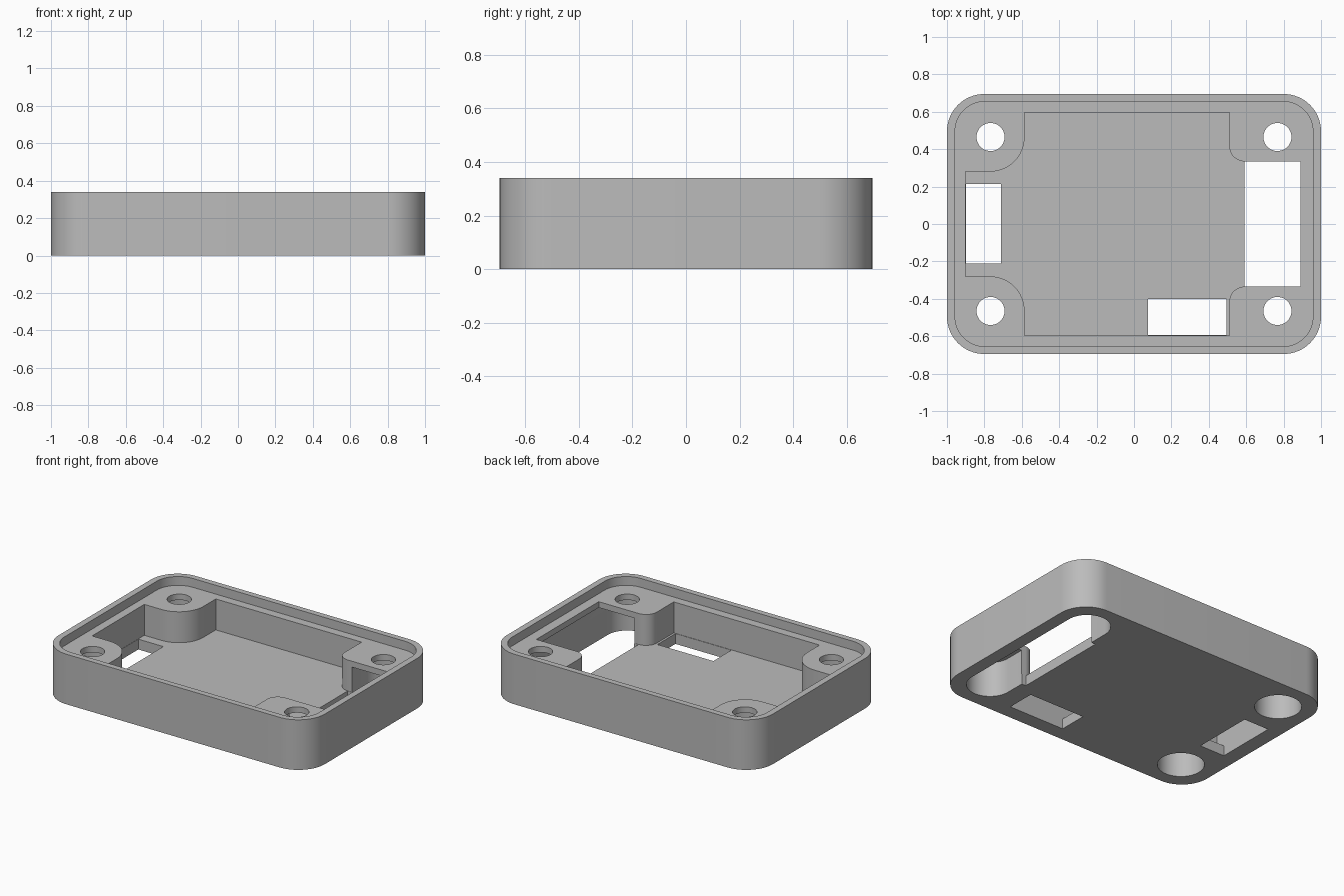
import bpy, bmesh
from math import cos, sin, radians

if "Cube" in bpy.data.objects:
    bpy.data.objects.remove(bpy.data.objects["Cube"], do_unlink=True)

HEIGHT, LEDGE, FLOOR, BORE_TOP = 0.34, 0.28, 0.07, 0.24
SCREW_X, SCREW_Y, BORE_R, SCREW_R = 0.767, 0.465, 0.145, 0.075

plastic = bpy.data.materials.new("light_gray_plastic")
plastic.use_nodes = True
plastic.diffuse_color = (0.5, 0.5, 0.5, 1)
plastic.node_tree.nodes["Principled BSDF"].inputs["Base Color"].default_value = (0.5, 0.5, 0.5, 1)


def arc(cx, cy, r, start, end, steps=16):
    angles = [radians(start + (end - start) * i / steps) for i in range(steps + 1)]
    return [(cx + r * cos(a), cy + r * sin(a)) for a in angles]


def rounded_rect(hx, hy, r):
    x, y = hx - r, hy - r
    return (arc(x, y, r, 0, 90) + arc(-x, y, r, 90, 180)
            + arc(-x, -y, r, 180, 270) + arc(x, -y, r, 270, 360))


def rect(x0, x1, y0, y1):
    return [(x0, y0), (x1, y0), (x1, y1), (x0, y1)]


def circle(cx, cy, r):
    return arc(cx, cy, r, 0, 360, 48)[:-1]


def prism(name, profile, z0, z1):
    """Extrude a closed counter-clockwise outline from z0 to z1."""
    bm = bmesh.new()
    base = bm.faces.new([bm.verts.new((x, y, z0)) for x, y in profile])
    top = bmesh.ops.extrude_face_region(bm, geom=[base])["geom"]
    verts = [v for v in top if isinstance(v, bmesh.types.BMVert)]
    bmesh.ops.translate(bm, vec=(0, 0, z1 - z0), verts=verts)
    bmesh.ops.recalc_face_normals(bm, faces=bm.faces)
    mesh = bpy.data.meshes.new(name)
    bm.to_mesh(mesh)
    bm.free()
    mesh.materials.append(plastic)
    obj = bpy.data.objects.new(name, mesh)
    bpy.context.collection.objects.link(obj)
    return obj


# Solid outer block
case = prism("case_shell", rounded_rect(1, 0.695, 0.2), 0, HEIGHT)

# Main cavity outline: half is traced around the corner posts, then mirrored
half = ([(0.89, 0.335)] + arc(0.59, 0.415, 0.08, 270, 180)
        + [(0.51, 0.597), (-0.585, 0.597)]
        + arc(-0.77, SCREW_Y, 0.185, 0, -90) + [(-0.9, 0.28)])
cavity = half + [(x, -y) for x, y in reversed(half)]

# Long recess under the right end, joining two screw bores
long_recess = (arc(SCREW_X, SCREW_Y, BORE_R, 0, 180, 24)
               + arc(SCREW_X, -SCREW_Y, BORE_R, 180, 360, 24))

cutters = [
    prism("lip_cutter", rounded_rect(0.957, 0.655, 0.16), LEDGE, 0.5),
    prism("cavity_cutter", cavity, FLOOR, 0.4),
    prism("large_window_cutter", rect(0.59, 0.888, -0.333, 0.333), -0.1, 0.11),
    prism("end_slot_cutter", rect(-0.898, -0.71, -0.21, 0.213), -0.1, 0.12),
    prism("front_slot_cutter", rect(0.075, 0.495, -0.594, -0.4), -0.1, 0.12),
    prism("recess_cutter", long_recess, -0.15, BORE_TOP),
]
for sy in (1, -1):
    cutters.append(prism("bore_cutter", circle(-SCREW_X, sy * SCREW_Y, BORE_R), -0.15, BORE_TOP))
    for sx in (1, -1):
        cutters.append(prism("screw_cutter", circle(sx * SCREW_X, sy * SCREW_Y, SCREW_R), 0.15, 0.45))

# Carve the block, bake the result and discard the cutters
for c in cutters:
    c.hide_render = True
    mod = case.modifiers.new(c.name, "BOOLEAN")
    mod.operation, mod.solver, mod.object = "DIFFERENCE", "EXACT", c
bpy.context.view_layer.update()
carved = bpy.data.meshes.new_from_object(case.evaluated_get(bpy.context.evaluated_depsgraph_get()))
case.modifiers.clear()
case.data = carved
for c in cutters:
    bpy.data.objects.remove(c, do_unlink=True)

# Smooth rounded walls, crisp edges
for o in bpy.context.selected_objects:
    o.select_set(False)
case.select_set(True)
bpy.context.view_layer.objects.active = case
bpy.ops.object.shade_smooth_by_angle(angle=radians(30))
